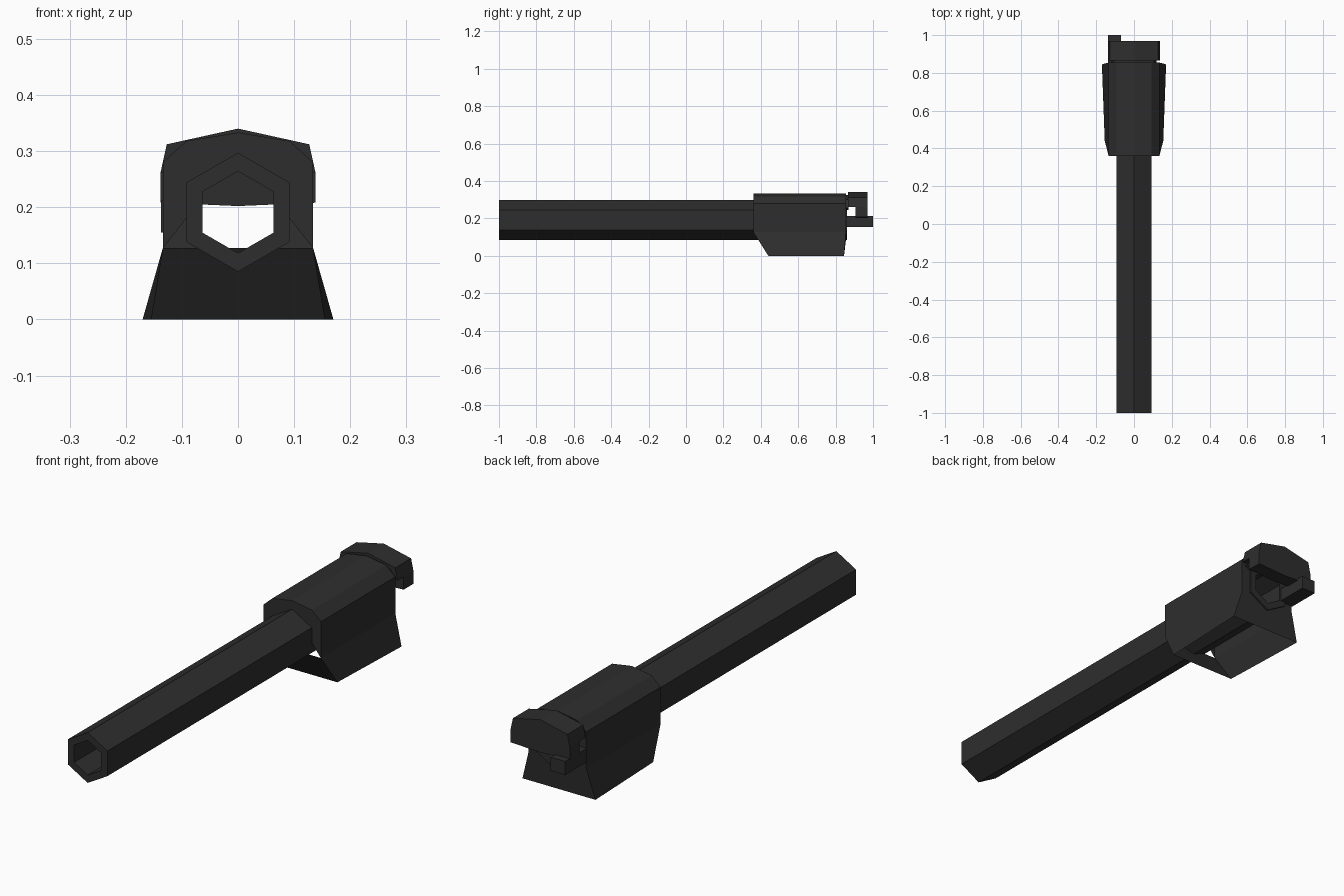
import bpy, bmesh
from math import sin, cos, radians

old = bpy.data.objects.get("Cube")
if old:
    bpy.data.objects.remove(old, do_unlink=True)

steel = bpy.data.materials.new("dark_steel")
steel.use_nodes = True
colour = (0.027, 0.027, 0.027, 1)
steel.diffuse_color = colour
steel.node_tree.nodes["Principled BSDF"].inputs["Base Color"].default_value = colour

AXIS_Z = 0.191


def finish(name, bm):
    bmesh.ops.remove_doubles(bm, verts=bm.verts, dist=0.0005)
    bmesh.ops.recalc_face_normals(bm, faces=bm.faces)
    mesh = bpy.data.meshes.new(name)
    bm.to_mesh(mesh)
    bm.free()
    mesh.materials.append(steel)
    obj = bpy.data.objects.new(name, mesh)
    bpy.context.collection.objects.link(obj)
    return obj


def add_face(bm, points):
    bm.faces.new([bm.verts.new(p) for p in points])


def mirrored(half):
    """Full outline from the right half, running top centre to bottom."""
    return half + [(-x, z) for x, z in reversed(half) if x > 0]


def prism(name, outline, y0, y1):
    bm = bmesh.new()
    for i, (x, z) in enumerate(outline):
        px, pz = outline[i - 1]
        add_face(bm, [(px, y0, pz), (x, y0, z), (x, y1, z), (px, y1, pz)])
    for y in (y0, y1):
        add_face(bm, [(x, y, z) for x, z in outline])
    return finish(name, bm)


def hexagon(r):
    return [(r * sin(radians(60 * i)), AXIS_Z + r * cos(radians(60 * i))) for i in range(6)]


# Hollow hexagonal barrel
outer, inner = hexagon(0.106), hexagon(0.073)
loops = [(outer, -1.0), (outer, 0.862), (inner, 0.862), (inner, -1.0)]
bm = bmesh.new()
for k, (b, yb) in enumerate(loops):
    a, ya = loops[k - 1]
    for i in range(6):
        add_face(bm, [(a[i - 1][0], ya, a[i - 1][1]), (a[i][0], ya, a[i][1]),
                      (b[i][0], yb, b[i][1]), (b[i - 1][0], yb, b[i - 1][1])])
finish("barrel", bm)

# Breech housing: sheet shell with flared skirt, open underneath
FRONT, BACK = 0.36, 0.855
shell = [(0, 0.333), (0.092, 0.318), (0.134, 0.28), (0.134, 0.127)]
front = [(x, FRONT, z) for x, z in shell] + [(0.155, 0.44, 0)]
back = [(x, BACK, z) for x, z in shell] + [(0.17, 0.845, 0)]
bm = bmesh.new()
for side in (1, -1):
    def half(*points):
        add_face(bm, [(side * x, y, z) for x, y, z in points])

    for i in range(4):
        half(front[i], front[i + 1], back[i + 1], back[i])
    # End plates around the barrel
    for row, y in ((front, FRONT), (back, BACK)):
        h = [(x, y, z) for x, z in outer[:4]]
        low = (h[1][0], y, 0.18)
        half(row[0], row[1], h[1], h[0])
        half(row[1], row[2], h[1])
        half(row[2], row[3], low, h[1])
    # Lower rear wall
    half(back[3], back[4], (0, 0.845, 0), h[3], h[2], low)
    # Sloped front of the skirt
    half(front[3], front[4], (0, 0.44, 0), (0, FRONT, 0.127))
finish("breech_housing", bm)

# Rear hood: solid block, open collar, and recessed neck joining the housing
hood = [(0, 0.34), (0.127, 0.312), (0.138, 0.262), (0.138, 0.208), (0, 0.202)]
prism("hood_block", mirrored(hood), 0.905, 0.97)
arch = [(0, 0.34), (0.127, 0.312), (0.138, 0.262), (0.1, 0.262), (0.085, 0.285), (0, 0.3)]
prism("hood_collar", mirrored(arch), 0.865, 0.906)
neck = [(0, 0.325), (0.105, 0.3), (0.118, 0.255), (0.095, 0.245), (0, 0.298)]
prism("hood_neck", mirrored(neck), 0.85, 0.87)

# Offset rear lug below the hood
prism("rear_lug", [(-0.137, 0.155), (-0.07, 0.155), (-0.07, 0.212), (-0.137, 0.212)], 0.855, 1.0)
